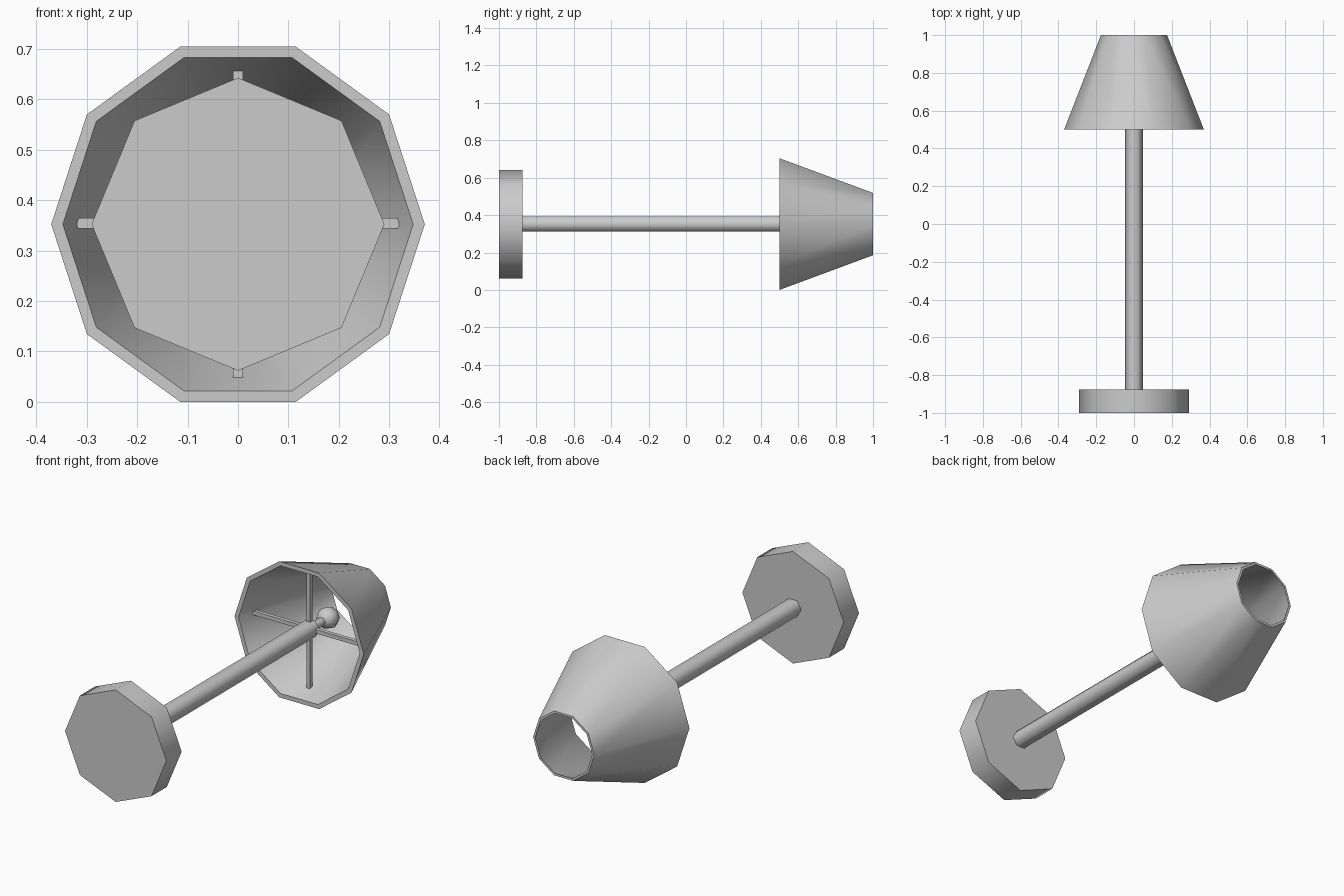
import bpy, math

if "Cube" in bpy.data.objects:
    bpy.data.objects.remove(bpy.data.objects["Cube"])

AXIS_Z = 0.352
grey = bpy.data.materials.new("plain_grey")
grey.use_nodes = True
grey.diffuse_color = (0.6, 0.6, 0.6, 1)
grey.node_tree.nodes["Principled BSDF"].inputs["Base Color"].default_value = (0.6, 0.6, 0.6, 1)


def lathe(name, profile, sides, closed=False):
    """Spin (radius, y) points around the lying lamp's axis."""
    verts, faces = [], []
    for r, y in profile:
        for i in range(sides):
            a = math.tau * i / sides
            verts.append((r * math.cos(a), y, AXIS_Z + r * math.sin(a)))
    n = len(profile)
    for k in range(n if closed else n - 1):
        m = (k + 1) % n
        for i in range(sides):
            j = (i + 1) % sides
            faces.append((k * sides + i, m * sides + i, m * sides + j, k * sides + j))
    if not closed:
        faces.append(tuple(range(sides)))
        faces.append(tuple((n - 1) * sides + i for i in reversed(range(sides))))
    mesh = bpy.data.meshes.new(name)
    mesh.from_pydata(verts, [], faces)
    mesh.materials.append(grey)
    obj = bpy.data.objects.new(name, mesh)
    bpy.context.collection.objects.link(obj)
    bpy.ops.object.select_all(action="DESELECT")
    obj.select_set(True)
    bpy.context.view_layer.objects.active = obj
    # consistent outward normals, then smooth sides with crisp rims
    bpy.ops.object.mode_set(mode="EDIT")
    bpy.ops.mesh.select_all(action="SELECT")
    bpy.ops.mesh.normals_make_consistent(inside=False)
    bpy.ops.object.mode_set(mode="OBJECT")
    bpy.ops.object.shade_smooth_by_angle(angle=math.radians(65))
    return obj


# Foot, pole and hollow shade
lathe("base", [(0.29, -1), (0.29, -0.875)], 8)
lathe("pole", [(0.047, -1), (0.047, 0.6)], 6)
lathe("shade", [(0.37, 0.5), (0.175, 1), (0.163, 1), (0.347, 0.5)], 10, closed=True)

# Bulb with narrow neck
lathe("bulb_neck", [(0.026, 0.59), (0.02, 0.7)], 6)
lathe("bulb", [(0.02, 0.685), (0.045, 0.705), (0.055, 0.735), (0.045, 0.768), (0.018, 0.788)], 8)

# Crossed bars holding the shade
for name, size in (("crossbar_horizontal", (0.64, 0.02, 0.02)),
                   ("crossbar_vertical", (0.02, 0.02, 0.62))):
    bpy.ops.mesh.primitive_cube_add(size=1, location=(0, 0.585, AXIS_Z + 0.002))
    bar = bpy.context.object
    bar.name = name
    bar.scale = size
    bar.data.materials.append(grey)
